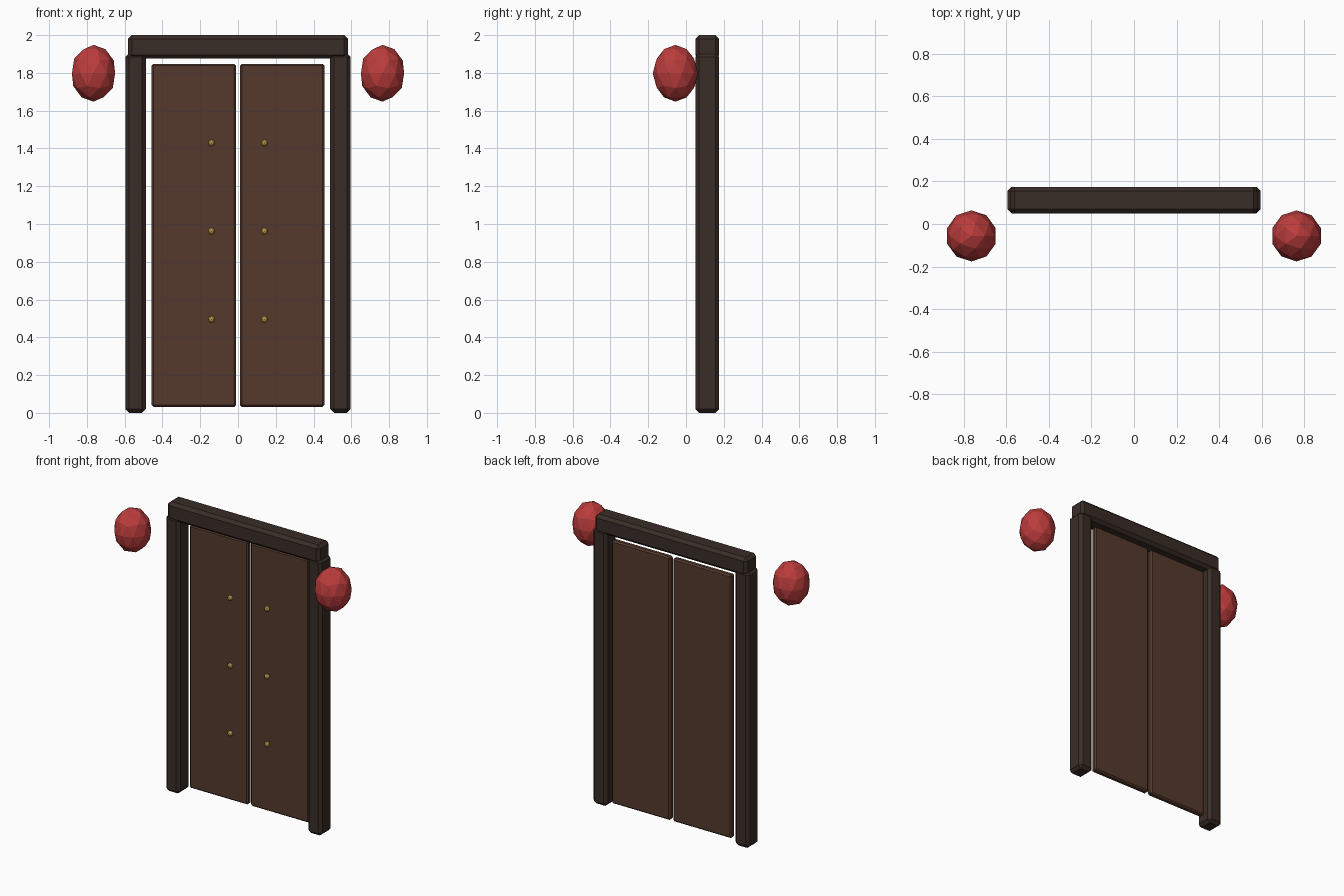
import bpy, bmesh
from mathutils import Matrix

if "Cube" in bpy.data.objects:
    bpy.data.objects.remove(bpy.data.objects["Cube"])


def material(name, rgb):
    m = bpy.data.materials.new(name)
    m.diffuse_color = (*rgb, 1)
    m.use_nodes = True
    m.node_tree.nodes["Principled BSDF"].inputs["Base Color"].default_value = m.diffuse_color
    return m


DARK = material("dark_wood", (0.042, 0.026, 0.02))
WOOD = material("door_wood", (0.09, 0.042, 0.026))
BRASS = material("brass", (0.45, 0.3, 0.06))
RED = material("red_paper", (0.5, 0.045, 0.045))


def finish(name, bm, mat):
    mesh = bpy.data.meshes.new(name)
    bm.to_mesh(mesh)
    bm.free()
    mesh.materials.append(mat)
    obj = bpy.data.objects.new(name, mesh)
    bpy.context.collection.objects.link(obj)
    return obj


def beam(name, lo, hi, bevel, mat):
    """Chamfered box between two opposite corners."""
    size = [b - a for a, b in zip(lo, hi)]
    mid = [(a + b) / 2 for a, b in zip(lo, hi)]
    bm = bmesh.new()
    bmesh.ops.create_cube(bm, size=1, matrix=Matrix.Translation(mid) @ Matrix.Diagonal((*size, 1)))
    bmesh.ops.bevel(bm, geom=bm.edges[:], offset=bevel, segments=1, profile=0.5, affect='EDGES')
    return finish(name, bm, mat)


def ball(name, centre, radius, stretch, mat):
    """Faceted icosphere, stretched vertically."""
    bm = bmesh.new()
    bmesh.ops.create_icosphere(bm, subdivisions=2, radius=radius,
                               matrix=Matrix.Translation(centre) @ Matrix.Diagonal((1, 1, stretch, 1)))
    return finish(name, bm, mat)


# Frame lintel
beam("lintel", (-0.582, 0.05, 1.875), (0.582, 0.175, 2.0), 0.02, DARK)

for s, side in ((-1, "left"), (1, "right")):
    # Frame post
    x0, x1 = sorted((s * 0.596, s * 0.488))
    beam(f"{side}_post", (x0, 0.05, 0), (x1, 0.175, 1.905), 0.02, DARK)
    # Door leaf
    x0, x1 = sorted((s * 0.01, s * 0.458))
    beam(f"{side}_door", (x0, 0.12, 0.032), (x1, 0.16, 1.848), 0.01, WOOD)
    # Brass studs on the front of the leaf
    for i in range(3):
        ball(f"{side}_stud_{i + 1}", (s * 0.14, 0.117, 0.495 + 0.467 * i), 0.018, 1, BRASS)
    # Hanging lantern
    ball(f"{side}_lantern", (s * 0.765, -0.056, 1.798), 0.12, 1.25, RED)
